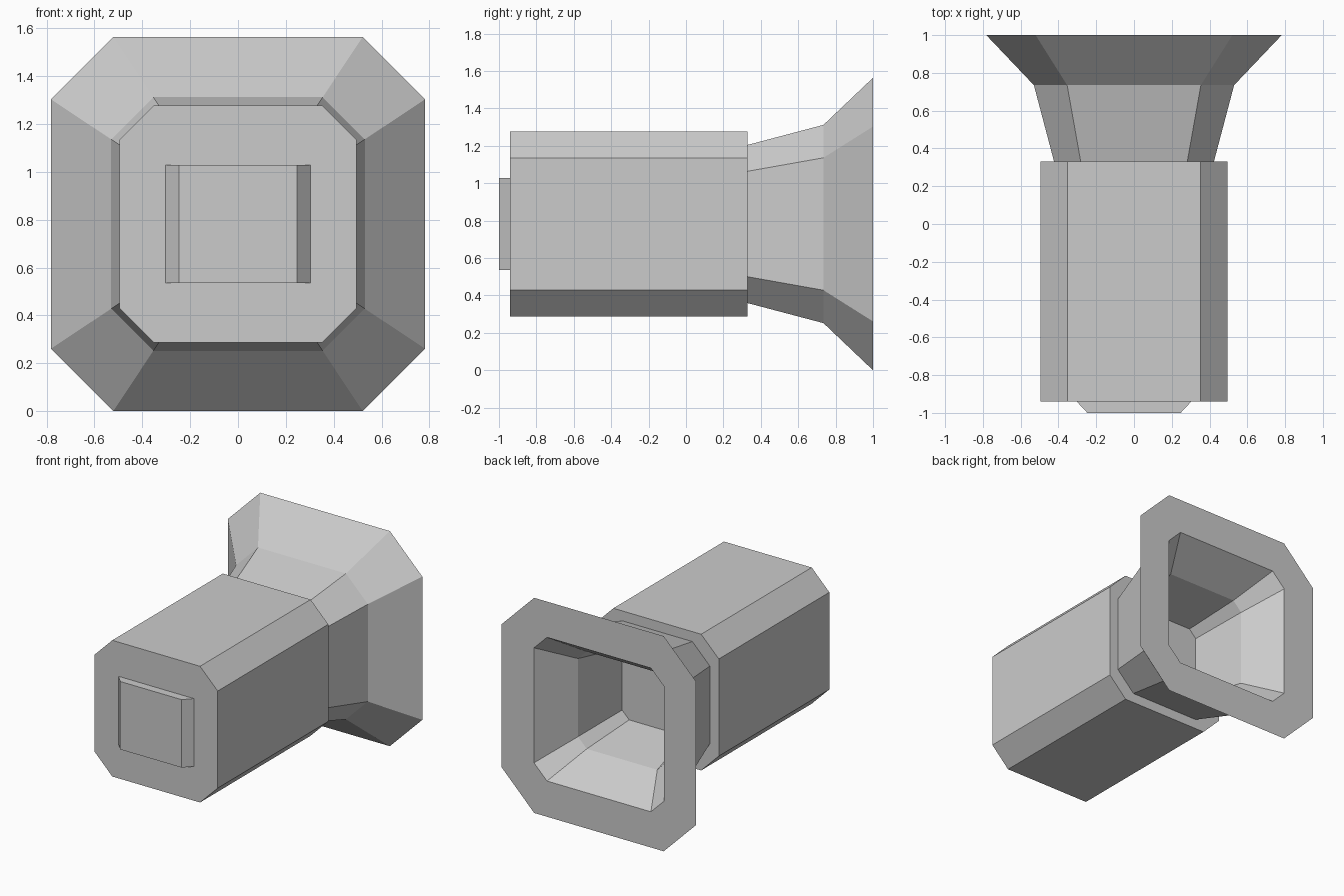
import bpy
import bmesh

if "Cube" in bpy.data.objects:
    bpy.data.objects.remove(bpy.data.objects["Cube"])

CENTRE_Z = 0.782


def octagon(y, half, corner):
    """Chamfered square in the xz plane, counter-clockwise seen from the front."""
    quarter = [(half, -corner), (half, corner)]
    pts = []
    for _ in range(4):
        pts += quarter
        quarter = [(-z, x) for x, z in quarter]
    return [(x, y, CENTRE_Z + z) for x, z in pts]


def rectangle(y, half_x, half_z):
    return [(sx * half_x, y, CENTRE_Z + sz * half_z)
            for sx, sz in ((-1, -1), (1, -1), (1, 1), (-1, 1))]


def loft(name, sections, front_cap=False, back_cap=False):
    """Join successive cross-sections with flat quads."""
    bm = bmesh.new()
    rings = [[bm.verts.new(p) for p in s] for s in sections]
    for a, b in zip(rings, rings[1:]):
        for j in range(len(a)):
            k = (j + 1) % len(a)
            bm.faces.new((a[j], b[j], b[k], a[k]))
    if front_cap:
        bm.faces.new(rings[0])
    if back_cap:
        bm.faces.new(rings[-1][::-1])
    mesh = bpy.data.meshes.new(name)
    bm.to_mesh(mesh)
    bm.free()
    obj = bpy.data.objects.new(name, mesh)
    bpy.context.collection.objects.link(obj)
    return obj


# Octagonal main body
loft("body", [octagon(-0.94, 0.495, 0.353), octagon(0.33, 0.495, 0.353)],
     front_cap=True, back_cap=True)

# Raised front plate, sloped on its left and right edges
loft("front_plate", [rectangle(-1.0, 0.247, 0.247), rectangle(-0.94, 0.303, 0.247)],
     front_cap=True)

# Thick-walled flared horn: out along the outside, over the rim, back down the inside
flare = [(0.33, 0.423, 0.282), (0.735, 0.53, 0.354), (1.0, 0.782, 0.521)]
outside = [octagon(y, h, c) for y, h, c in flare]
inside = [octagon(y, h * 0.668, c * 0.802) for y, h, c in reversed(flare)]
loft("flared_horn", outside + inside)
